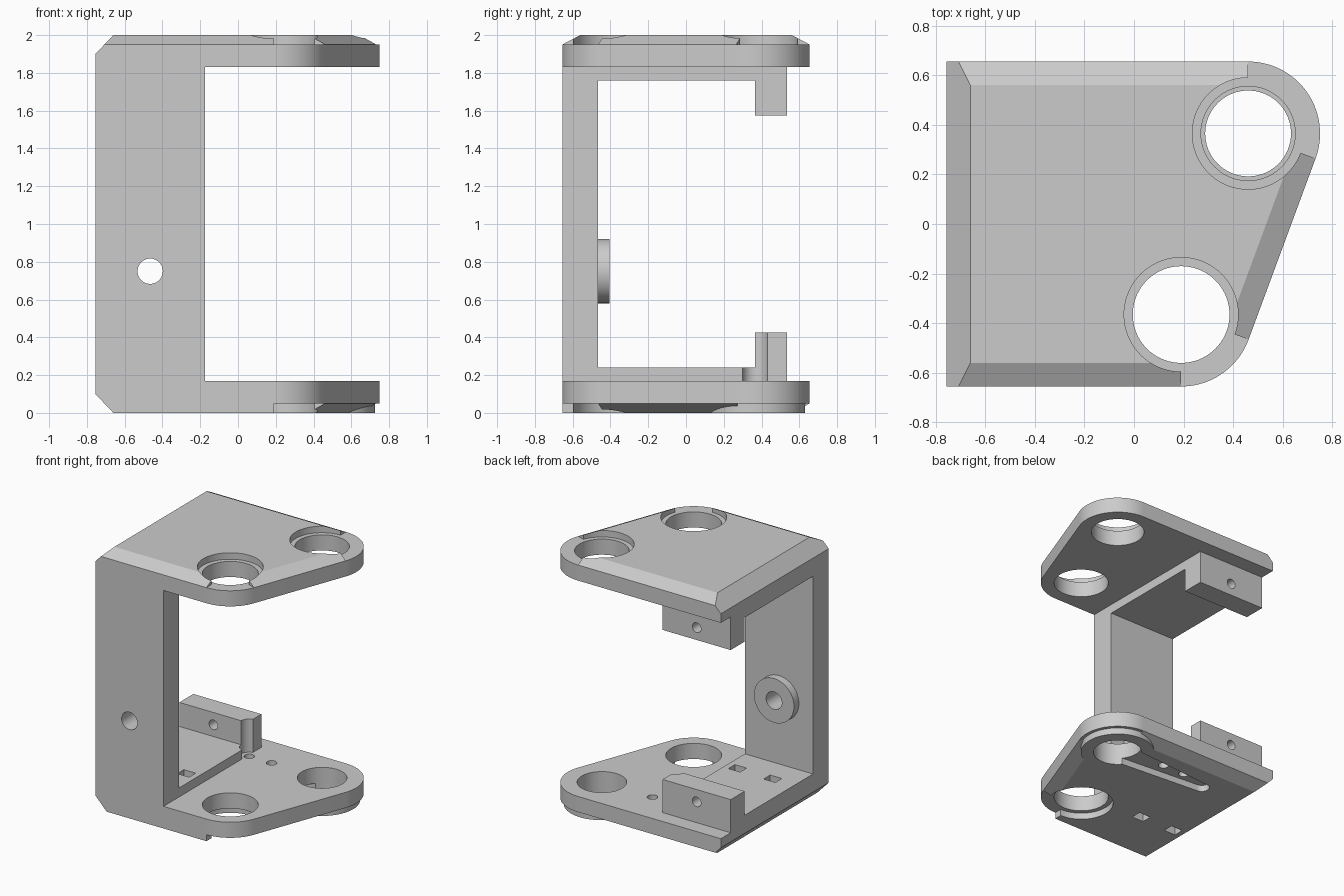
import bpy, bmesh
from math import sin, cos, pi, atan2
from mathutils import Vector

cube = bpy.data.objects.get("Cube")
if cube:
    bpy.data.objects.remove(cube, do_unlink=True)

grey = bpy.data.materials.new("light grey")
grey.use_nodes = True
grey.diffuse_color = (0.6, 0.6, 0.6, 1)
grey.node_tree.nodes["Principled BSDF"].inputs["Base Color"].default_value = (0.6, 0.6, 0.6, 1)

# Main dimensions
LEFT, SIDE, FRAME_X = -0.755, 0.655, -0.175
FRONT_BORE, BACK_BORE = Vector((0.19, -0.365)), Vector((0.46, 0.365))
CORNER_R = 0.29
along = (BACK_BORE - FRONT_BORE).normalized()
slant = Vector((along.y, -along.x))          # outward normal of the slanted side
slant_angle = atan2(slant.y, slant.x)
slant_point = FRONT_BORE + slant * CORNER_R


def arc(c, r, a0, a1, n):
    return [(c[0] + r * cos(a0 + (a1 - a0) * i / n),
             c[1] + r * sin(a0 + (a1 - a0) * i / n)) for i in range(n + 1)]


def circle(c, r, n=72):
    return arc(c, r, 0, 2 * pi, n)[:-1]


def prism(name, pts, lo, hi, axis="z", planes=()):
    """Extrude a 2D outline along an axis, then trim it by planes."""
    place = {"x": lambda p, h: (h, p[0], p[1]),
             "y": lambda p, h: (p[0], h, p[1]),
             "z": lambda p, h: (p[0], p[1], h)}[axis]
    bm = bmesh.new()
    a = [bm.verts.new(place(p, lo)) for p in pts]
    b = [bm.verts.new(place(p, hi)) for p in pts]
    bm.faces.new(a)
    bm.faces.new(b)
    for i in range(len(pts)):
        j = (i + 1) % len(pts)
        bm.faces.new((a[i], a[j], b[j], b[i]))
    for co, no in planes:
        bmesh.ops.bisect_plane(bm, geom=bm.verts[:] + bm.edges[:] + bm.faces[:],
                               plane_co=co, plane_no=no, clear_outer=True)
        rim = [e for e in bm.edges if e.is_boundary]
        if rim:
            bmesh.ops.holes_fill(bm, edges=rim)
    bmesh.ops.recalc_face_normals(bm, faces=bm.faces[:])
    mesh = bpy.data.meshes.new(name)
    bm.to_mesh(mesh)
    bm.free()
    mesh.materials.append(grey)
    obj = bpy.data.objects.new(name, mesh)
    bpy.context.collection.objects.link(obj)
    return obj


def cut(obj, pts, lo, hi, axis="z"):
    """Subtract an extruded outline from an object."""
    cutter = prism("cutter", pts, lo, hi, axis)
    mod = obj.modifiers.new("cut", "BOOLEAN")
    mod.operation, mod.solver, mod.object = "DIFFERENCE", "EXACT", cutter
    bpy.context.view_layer.objects.active = obj
    bpy.ops.object.modifier_apply(modifier=mod.name)
    bpy.data.objects.remove(cutter, do_unlink=True)


def rect(x, y, w, h):
    return [(x - w / 2, y - h / 2), (x + w / 2, y - h / 2),
            (x + w / 2, y + h / 2), (x - w / 2, y + h / 2)]


# C-shaped frame: column, inner steps and end tabs in one side profile
lower = [(0.535, 0.17), (0.535, 0.425), (0.365, 0.425), (0.365, 0.24), (-0.465, 0.24)]
upper = [(y, 2 - z) for y, z in reversed(lower)]
frame = prism("frame", [(-SIDE, 0.17)] + lower + upper + [(-SIDE, 1.83)], LEFT, FRAME_X, "x")
cut(frame, circle((-0.465, 0.75), 0.067, 40), -1, -0.3, "y")
for z in (0.33, 1.67):
    cut(frame, circle((-0.465, z), 0.037, 32), 0.2, 0.8, "y")

# Round boss on the column
boss = prism("column_boss", circle((-0.465, 0.75), 0.17), -0.465, -0.405, "y")
cut(boss, circle((-0.465, 0.75), 0.067, 40), -1, -0.3, "y")

# Plate outline with two rounded corners, and the sharp cap outline
outline = ([(LEFT, -SIDE)] + arc(FRONT_BORE, CORNER_R, -pi / 2, slant_angle, 20)
           + arc(BACK_BORE, CORNER_R, slant_angle, pi / 2, 28) + [(LEFT, SIDE)])


def on_slant(y):
    return (slant_point.x + (y - slant_point.y) * along.x / along.y, y)


cap_outline = [(LEFT, -SIDE), on_slant(-SIDE), on_slant(SIDE), (LEFT, SIDE)]


def corner_wedge(c, side):
    """Sector outside a rounded corner, from the straight side to the slanted one."""
    return [tuple(c), (c.x, c.y + side * 0.6), (c.x + 0.6, c.y + side * 0.6),
            tuple(c + slant * 0.7)]


plates, caps = {}, {}
for name, up in (("top", 1), ("bottom", -1)):
    def level(d):
        return 2 - d if up > 0 else d
    end = ((LEFT, 0, level(0.1)), (-0.1, 0, 0.095 * up))
    edges = [end,
             ((0, SIDE, level(0.05)), (0, 0.05, 0.095 * up)),
             ((slant_point.x, slant_point.y, level(0.05)),
              (slant.x * 0.05, slant.y * 0.05, 0.095 * up))]
    if up > 0:
        edges.append(((0, -SIDE, level(0.05)), (0, -0.05, 0.095)))
    plate = prism(name + "_plate", outline, *sorted((level(0.17), level(0.05))), planes=[end])
    cap = prism(name + "_cap", cap_outline, *sorted((level(0.05), level(0))), planes=edges)
    lo, hi = sorted((level(0.3), level(-0.2)))
    back_r = 0.19 if up > 0 else 0.173
    cut(plate, circle(FRONT_BORE, 0.195), lo, hi)
    cut(plate, circle(BACK_BORE, back_r), lo, hi)
    cut(cap, corner_wedge(FRONT_BORE, -1), lo, hi)
    cut(cap, corner_wedge(BACK_BORE, 1), lo, hi)
    cut(cap, circle(FRONT_BORE, 0.23), lo, hi)
    cut(cap, circle(BACK_BORE, 0.225 if up > 0 else back_r), lo, hi)
    plates[name], caps[name] = plate, cap

# Raised rim under the back bore
rim = prism("bottom_bore_rim", circle(BACK_BORE, 0.265), 0, 0.05)
cut(rim, circle(BACK_BORE, 0.173), -0.2, 0.3)

# Tapered recess under the bottom plate
recess = (arc(BACK_BORE, 0.12, -pi / 2, pi / 2, 20)
          + arc((-0.33, BACK_BORE.y), 0.055, pi / 2, 1.5 * pi, 20))
for part in (caps["bottom"], rim):
    cut(part, recess, -0.2, 0.2)

# Screw holes, with clearance in the frame beside the tab
for x in (-0.16, 0.03):
    cut(plates["bottom"], circle((x, BACK_BORE.y), 0.037, 32), -0.2, 0.4)
cut(frame, circle((-0.16, BACK_BORE.y), 0.068, 40), 0.1, 0.7)

# Strap slots through the floor
for x in (-0.27, -0.57):
    for part in (frame, plates["bottom"], caps["bottom"]):
        cut(part, rect(x, -0.24, 0.1, 0.08), -0.2, 0.5)

# Smooth bores and rounded corners, sharp edges elsewhere
for obj in (frame, boss, rim, *plates.values(), *caps.values()):
    bpy.ops.object.select_all(action="DESELECT")
    obj.select_set(True)
    bpy.context.view_layer.objects.active = obj
    bpy.ops.object.shade_smooth_by_angle(angle=0.45)
